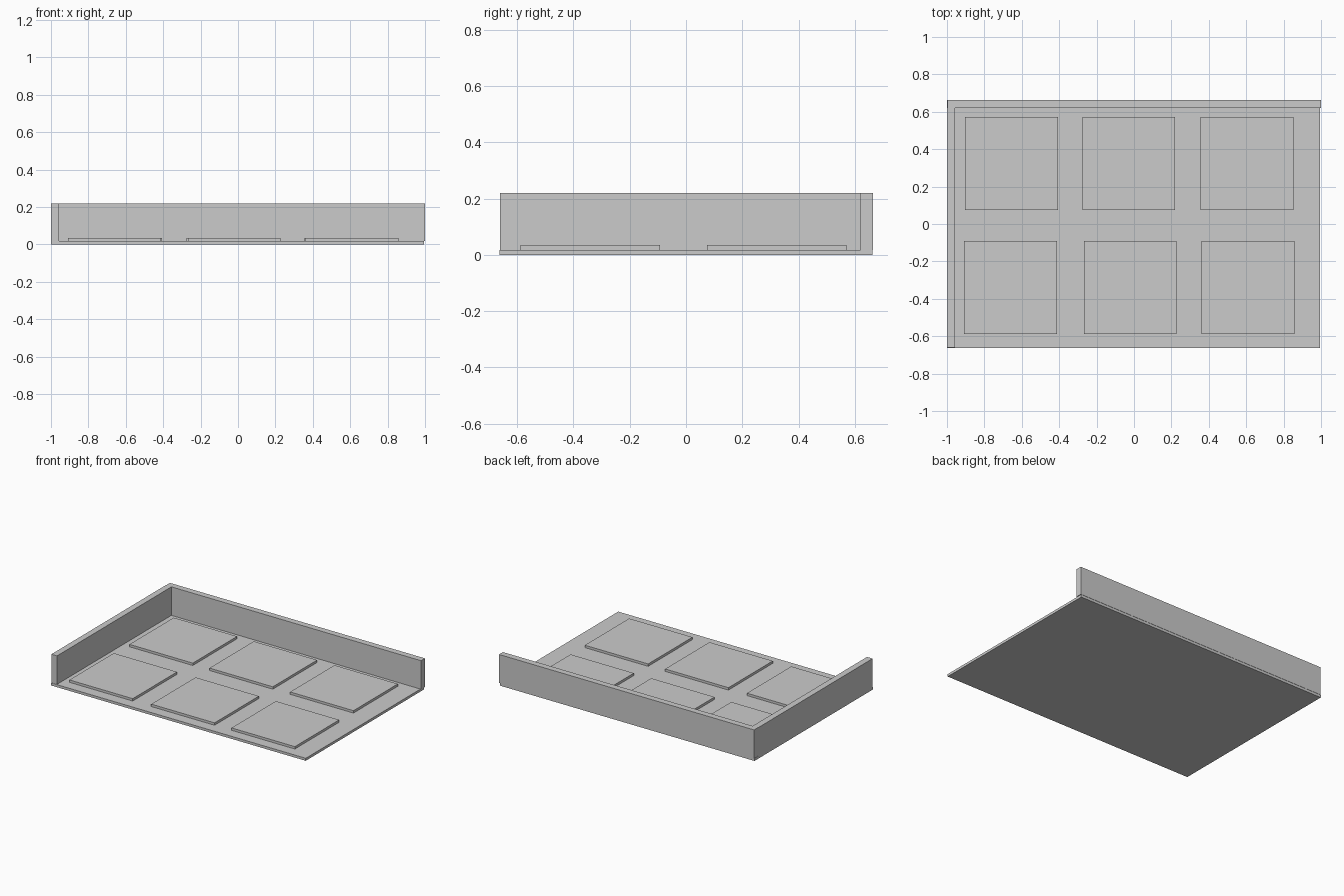
import bpy

if "Cube" in bpy.data.objects:
    bpy.data.objects.remove(bpy.data.objects["Cube"])


def box(name, x, y, z):
    """Axis-aligned box from (min, max) ranges."""
    lo, hi = zip(x, y, z)
    size = [b - a for a, b in zip(lo, hi)]
    centre = [(a + b) / 2 for a, b in zip(lo, hi)]
    bpy.ops.mesh.primitive_cube_add(size=1, location=centre)
    ob = bpy.context.object
    ob.name = name
    ob.scale = size
    bpy.ops.object.transform_apply(location=False, rotation=False, scale=True)
    return ob


FLOOR_TOP = 0.018
WALL_TOP = 0.22

# Floor slab
box("floor", (-1.0, 0.995), (-0.663, 0.662), (0, FLOOR_TOP))

# Two walls meeting at the back left corner
box("back_wall", (-0.998, 1.0), (0.62, 0.664), (FLOOR_TOP, WALL_TOP))
box("left_wall", (-1.0, -0.956), (-0.66, 0.62), (FLOOR_TOP, WALL_TOP))

# Six slightly uneven raised floor tiles: centre y -> centre x values
PAD = 0.248
rows = {
    "back": (0.323, (-0.655, -0.028, 0.604)),
    "front": (-0.340, (-0.661, -0.020, 0.609)),
}
for row, (cy, xs) in rows.items():
    for i, cx in enumerate(xs, 1):
        box(f"{row}_tile_{i}", (cx - PAD, cx + PAD), (cy - PAD, cy + PAD),
            (FLOOR_TOP, 0.035))
